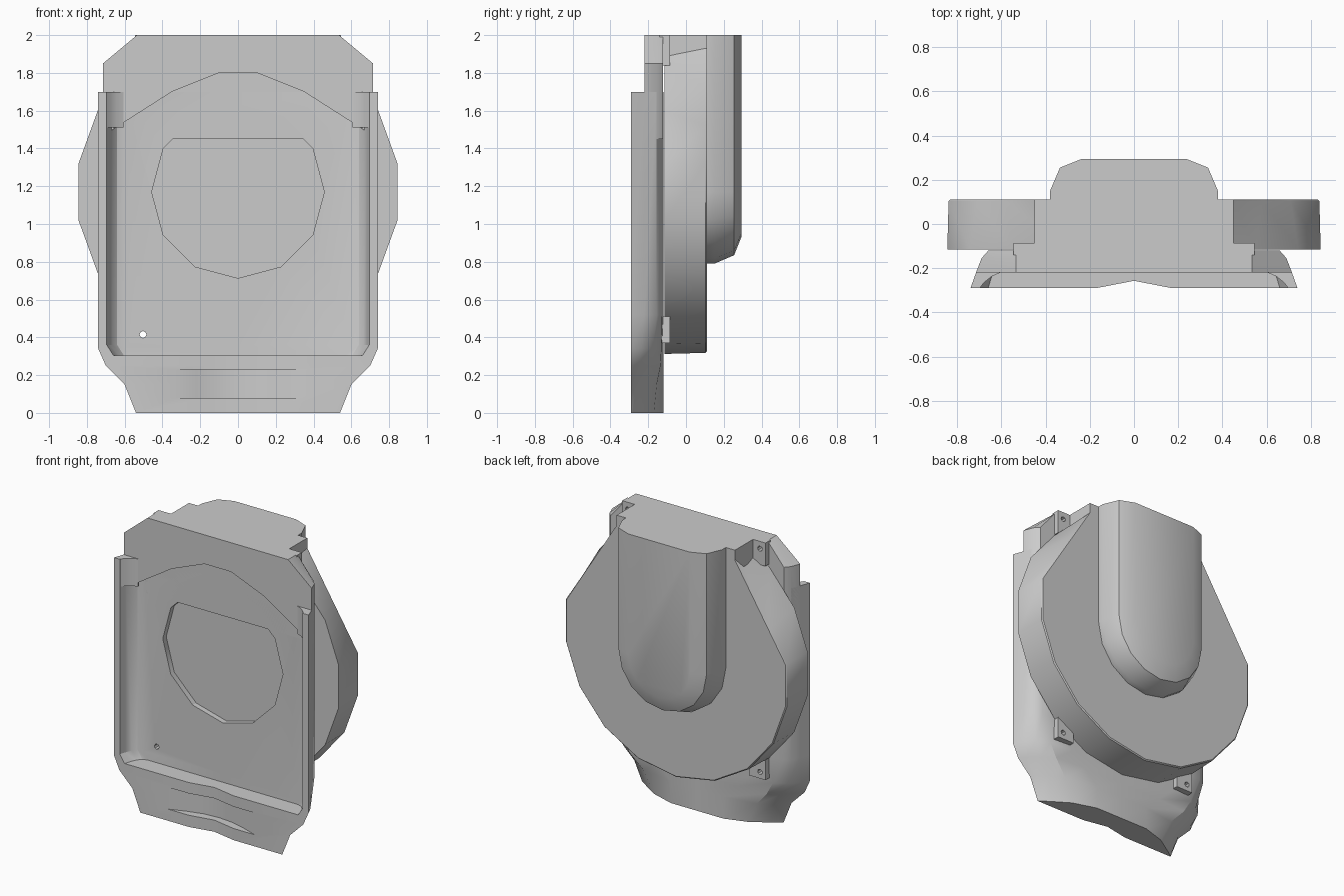
import bpy, bmesh, math

cube = bpy.data.objects.get("Cube")
if cube:
    bpy.data.objects.remove(cube, do_unlink=True)

grey = bpy.data.materials.new("plain grey")
grey.use_nodes = True
colour = (0.6, 0.6, 0.6, 1)
grey.diffuse_color = colour
grey.node_tree.nodes["Principled BSDF"].inputs["Base Color"].default_value = colour


def loft(name, rings):
    """Solid skinned through rings of equal point count, capped at both ends."""
    bm = bmesh.new()
    loops = [[bm.verts.new(p) for p in ring] for ring in rings]
    n = len(loops[0])
    for a, b in zip(loops, loops[1:]):
        for i in range(n):
            j = (i + 1) % n
            bm.faces.new((a[i], a[j], b[j], b[i]))
    bm.faces.new(loops[0])
    bm.faces.new(loops[-1])
    bmesh.ops.recalc_face_normals(bm, faces=bm.faces)
    mesh = bpy.data.meshes.new(name)
    bm.to_mesh(mesh)
    bm.free()
    mesh.materials.append(grey)
    ob = bpy.data.objects.new(name, mesh)
    bpy.context.collection.objects.link(ob)
    return ob


def mirrored(half):
    return half + [(-x, v) for x, v in reversed(half) if x > 0]


def plan_ring(points, z):
    return [(x, y, z) for x, y in points]


def front_ring(points, y):
    return [(x, y, z) for x, z in points]


def circle(x, z, r, n, start=0):
    steps = [math.radians(start) + math.tau * i / n for i in range(n)]
    return [(x + r * math.cos(a), z + r * math.sin(a)) for a in steps]


def slab(name, points, y0, y1):
    return loft(name, [front_ring(points, y0), front_ring(points, y1)])


def rect(x0, x1, z0, z1):
    return [(x0, z0), (x1, z0), (x1, z1), (x0, z1)]


def cut(ob, cutter):
    cutter.hide_render = True
    mod = ob.modifiers.new("cut", "BOOLEAN")
    mod.operation = "DIFFERENCE"
    mod.solver = "EXACT"
    mod.object = cutter
    bpy.context.view_layer.objects.active = ob
    bpy.ops.object.modifier_apply(modifier=mod.name)
    bpy.data.objects.remove(cutter, do_unlink=True)


FRONT, PANEL, FLOOR, BACK = -0.29, -0.22, -0.165, -0.12
AXIS = 1.17
parts = []

# Tray body: lens-shaped lip at the bottom growing into a tapered slab
full = [(0.715, -0.22), (0.69, -0.155), (0.64, -0.126), (0.53, BACK)]
sections = [
    (0.00, 0.54, [(0.53, -0.28), (0.47, -0.24), (0.36, -0.17), (0.2, BACK)]),
    (0.15, 0.60, [(0.58, -0.26), (0.52, -0.21), (0.43, -0.155), (0.2, BACK)]),
    (0.25, 0.70, [(0.67, -0.25), (0.60, -0.19), (0.52, -0.135), (0.3, BACK)]),
    (0.34, 0.74, [(0.715, -0.235), (0.65, -0.175), (0.57, -0.13), (0.4, BACK)]),
    (0.52, 0.74, full),
    (1.70, 0.74, full),
]
body = loft("tray_body", [
    plan_ring(mirrored([(0, -0.257), (0.17, FRONT), (w, FRONT)] + back + [(0, BACK)]), z)
    for z, w, back in sections])
parts.append(body)


# Open-topped tray recess with curved side walls
def tray(w, z):
    return plan_ring(mirrored([
        (0, -0.4), (w, -0.4), (w, FRONT), (w - 0.012, -0.25), (w - 0.03, -0.205),
        (w - 0.055, -0.176), (w - 0.09, FLOOR), (0, FLOOR)]), z)


cut(body, loft("tray_cutter", [tray(0.66, 0.305), tray(0.695, 0.36), tray(0.695, 1.8)]))
# Round shallow pocket
cut(body, slab("pocket_cutter", circle(0, AXIS, 0.457, 12), -0.3, -0.127))
# Finger grip scoop
scoop = [(0, -0.4), (0.34, -0.4), (0.33, FRONT), (0.22, -0.25), (0.11, -0.22), (0, -0.21)]
cut(body, loft("grip_cutter", [plan_ring(mirrored(scoop), z) for z in (0.08, 0.23)]))


# Header panel standing above the tray floor, with an arched lower edge
def header_ring(w, y):
    return front_ring(mirrored([(w, 1.45), (w, 1.85), (0.535, 2)]), y)


header = loft("header_panel", [header_ring(0.715, PANEL), header_ring(0.69, -0.155),
                               header_ring(0.66, -0.121)])
arch = mirrored([(0.1, 1.8), (0.35, 1.7), (0.695, 1.48), (0.695, 1.4)])
cut(header, slab("arch_cutter", arch, -0.4, FLOOR))
parts.append(header)

# Curved fillets between the header panel and the side rims
for side, label in ((1, "left"), (-1, "right")):
    profile = [(0.70, FRONT), (0.675, -0.262), (0.645, -0.238), (0.605, PANEL),
               (0.605, -0.21), (0.71, -0.21), (0.71, FRONT)]
    profile = [(side * x, y) for x, y in profile]
    parts.append(loft(f"{label}_rim_fillet",
                      [plan_ring(profile, 1.51), plan_ring(profile, 1.7)]))


# Large drum, trimmed flat at the top, with straight shoulders at the rear
def drum_ring(r, y):
    return [(x, min(z, 2)) for x, z in circle(0, AXIS, r, 18, 10)], y


def shouldered(ring):
    points, y = ring
    x0, z0 = points[0]
    for i in (1, 2, 3):
        t = i / 3
        x, z = x0 + t * (0.45 - x0), z0 + t * (1.93 - z0)
        points[i], points[8 - i] = (x, z), (-x, z)
    return points, y


drum = [drum_ring(0.858, -0.115), shouldered(drum_ring(0.852, 0.103)),
        shouldered(drum_ring(0.845, 0.11))]
parts.append(loft("drum", [front_ring(points, y) for points, y in drum]))
parts.append(slab("drum_neck", rect(-0.45, 0.45, 1.85, 2), -0.13, 0.11))


# Rear housing: round-bottomed, bevelled towards the back
def housing_ring(r, y):
    arc = [(r * math.cos(a), AXIS + r * math.sin(a))
           for a in (math.pi + math.pi * i / 8 for i in range(9))]
    return front_ring(arc + [(r, 2), (-r, 2)], y)


parts.append(loft("rear_housing", [housing_ring(0.38, 0.1), housing_ring(0.38, 0.15),
                                   housing_ring(0.335, 0.255), housing_ring(0.235, 0.295)]))

# Four screw tabs with holes; the lower right hole runs through the tray
for side, label in ((1, "left"), (-1, "right")):
    for level, z0, z1, hole_z in (("lower", 0.37, 0.51, 0.415), ("upper", 1.84, 2, 1.95)):
        x0, x1 = sorted((side * 0.42, side * 0.545))
        tab = slab(f"{label}_{level}_tab", rect(x0, x1, z0, z1), -0.14, -0.085)
        hole = circle(side * 0.503, hole_z, 0.018, 8)
        cut(tab, slab("hole_cutter", hole, -0.3, 0))
        if side < 0 and level == "lower":
            cut(body, slab("hole_cutter", hole, -0.4, 0))
        parts.append(tab)

# Smooth shading with sharp creases
bpy.ops.object.select_all(action="DESELECT")
for ob in parts:
    ob.select_set(True)
bpy.context.view_layer.objects.active = body
bpy.ops.object.shade_smooth_by_angle(angle=math.radians(30))
